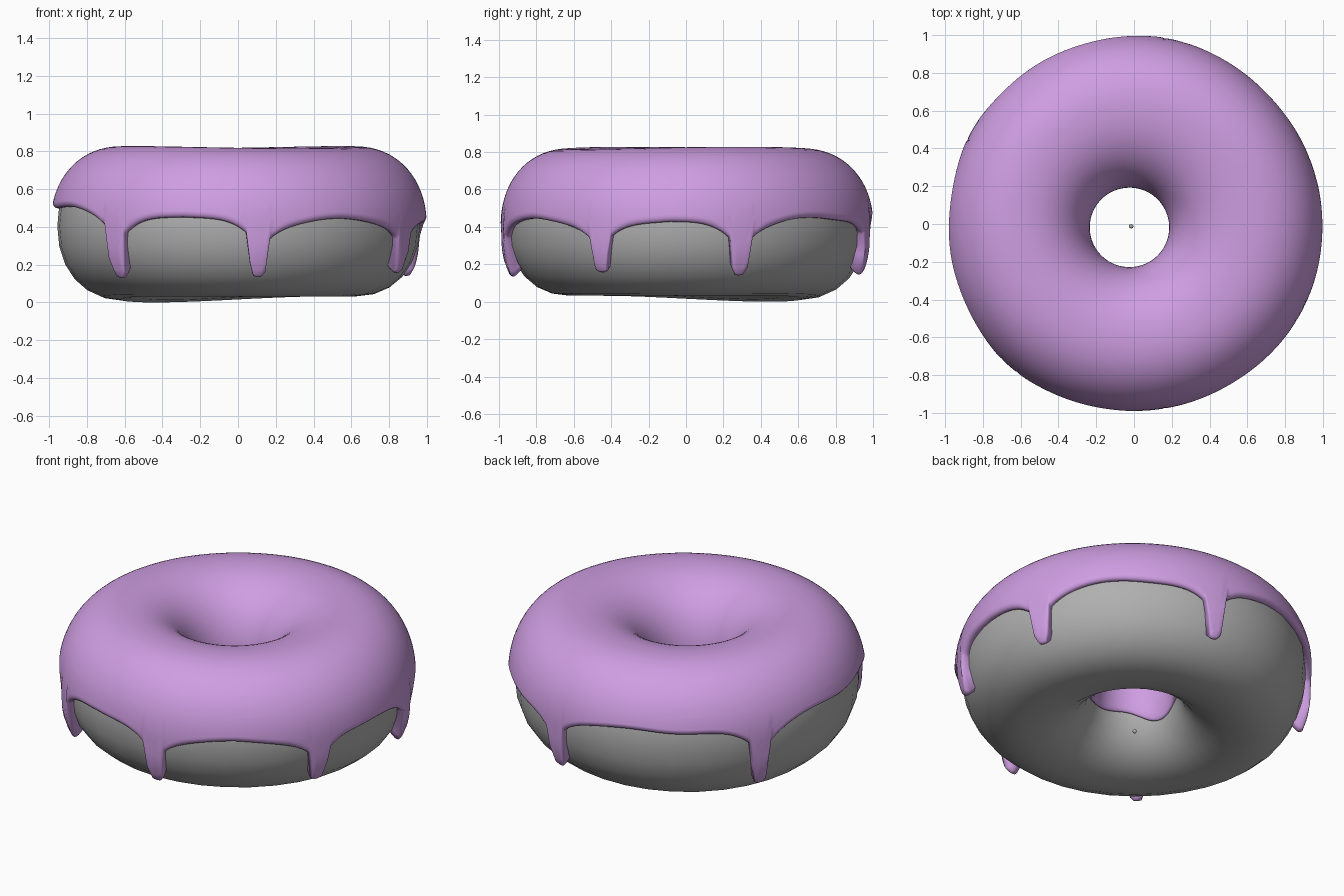
import bpy, bmesh, math

if "Cube" in bpy.data.objects:
    bpy.data.objects.remove(bpy.data.objects["Cube"])

RING, MID_Z = 0.622, 0.405        # ring radius and height of the tube crest
OUT_W, IN_W, HALF_H = 0.338, 0.392, 0.385   # dough section: outward, inward, half height
POWER = 0.93                      # below 1 makes the section slightly boxy
COAT = 0.036                      # icing thickness

# icing runs: angle in degrees, height of the tip
DRIPS = [(17.5, 0.14), (78, 0.15), (150.5, 0.15), (229, 0.13), (276.5, 0.135), (332, 0.155)]
# highest icing edge between each run and the next one
ARCS = [0.45, 0.50, 0.51, 0.465, 0.445, 0.44]


def material(name, color):
    m = bpy.data.materials.new(name)
    m.diffuse_color = (*color, 1)
    m.use_nodes = True
    m.node_tree.nodes["Principled BSDF"].inputs["Base Color"].default_value = m.diffuse_color
    return m


def spow(v, p):
    return math.copysign(abs(v) ** p, v)


def place(theta, phi, t):
    """Point on the dough section at angle phi, pushed out by t."""
    c, s = spow(math.cos(phi), POWER), spow(math.sin(phi), POWER)
    inner = max(0.0, -c)
    r = RING + c * ((OUT_W if c > 0 else IN_W) + t * (1 - 0.45 * inner))
    z = MID_Z + s * (HALF_H + 0.9 * t)
    # the underside sags to the back left
    sag = max(0.0, math.cos(theta - math.radians(135)))
    z += max(0.0, -s) * (0.012 - 0.032 * sag * sag)
    z += 0.006 * max(0.0, s) * math.sin(2 * theta + 0.6)
    r += 0.006 * max(0.0, c) * math.sin(3 * theta + 2.6)
    return (r * math.cos(theta) - 0.024 * inner,
            r * math.sin(theta) - 0.018 * inner, z)


def grid_object(name, columns, closed, mat):
    """Skin a ring of point columns into a smooth mesh."""
    bm = bmesh.new()
    vs = [[bm.verts.new(p) for p in col] for col in columns]
    n, m = len(vs), len(vs[0])
    for i in range(n):
        a, b = vs[i], vs[(i + 1) % n]
        for j in range(m if closed else m - 1):
            k = (j + 1) % m
            bm.faces.new((a[j], b[j], b[k], a[k])).smooth = True
    me = bpy.data.meshes.new(name)
    bm.to_mesh(me)
    bm.free()
    me.materials.append(mat)
    ob = bpy.data.objects.new(name, me)
    bpy.context.collection.objects.link(ob)
    return ob


def outer_edge(deg):
    """Height of the icing's outer edge, with rounded runs."""
    gaps = [(deg - a) % 360 for a, _ in DRIPS]
    i = min(range(len(DRIPS)), key=lambda k: gaps[k])
    nxt = (i + 1) % len(DRIPS)
    before, after = gaps[i], 360 - gaps[nxt]
    d, tip = (before, DRIPS[i][1]) if before < after else (after, DRIPS[nxt][1])
    shoulder = ARCS[i] - 0.19 * math.exp(-d / 6.5) + 0.006 * math.sin(math.radians(deg * 11))
    if d < 3.2:
        return tip + (shoulder - tip) * (1 - math.sqrt(1 - (d / 3.2) ** 4))
    return shoulder


def section_angle(z):
    return math.asin(max(-1, min(1, spow((z - MID_Z) / (HALF_H + 0.9 * COAT), 1 / POWER))))


def coat(phi):
    """Icing thickness: runs hang away from the dough as they go down."""
    return COAT + 0.05 * max(0.0, min(0.6, -0.1 - phi))


grey = material("dough grey", (0.43, 0.43, 0.43))
lilac = material("lilac icing", (0.62, 0.34, 0.76))

# dough ring
N, M = 36, 24
grid_object("dough", [[place(math.tau * i / N, math.tau * j / M, 0) for j in range(M)]
                      for i in range(N)], True, grey)

# icing with a rolled lip on both edges; rows above TOP_LO run level round the ring
N, SKIRT, TOP = 288, 12, 30
TOP_LO, TOP_HI = 0.42, math.pi - 0.1
cols = []
for i in range(N):
    th = math.tau * i / N
    lo = section_angle(outer_edge(math.degrees(th)))
    z_in = 0.27 + 0.025 * math.sin(3 * th + 0.5) + 0.012 * math.sin(5 * th)
    hi = math.pi - section_angle(z_in)
    lip = [(0.03, -0.015), (0.0, 0.005), (0.0, 0.02), (0.02, 0.03)]
    col = [place(th, lo + d, t if t < 0 else t + coat(lo) - COAT) for d, t in lip]
    for j in range(SKIRT):
        phi = lo + 0.05 + (TOP_LO - lo - 0.05) * j / SKIRT
        col.append(place(th, phi, coat(phi)))
    for j in range(TOP):
        col.append(place(th, TOP_LO + (TOP_HI - TOP_LO) * j / TOP, COAT))
    for j in range(7):
        col.append(place(th, TOP_HI + (hi - 0.05 - TOP_HI) * j / 6, COAT))
    col += [place(th, hi - d, t) for d, t in reversed(lip)]
    cols.append(col)
grid_object("icing", cols, False, lilac)

# tiny crumb in the middle of the hole
bm = bmesh.new()
bmesh.ops.create_icosphere(bm, subdivisions=2, radius=0.012)
bmesh.ops.translate(bm, verts=bm.verts, vec=(-0.015, -0.012, 0.045))
for f in bm.faces:
    f.smooth = True
me = bpy.data.meshes.new("crumb")
bm.to_mesh(me)
bm.free()
me.materials.append(grey)
bpy.context.collection.objects.link(bpy.data.objects.new("crumb", me))
